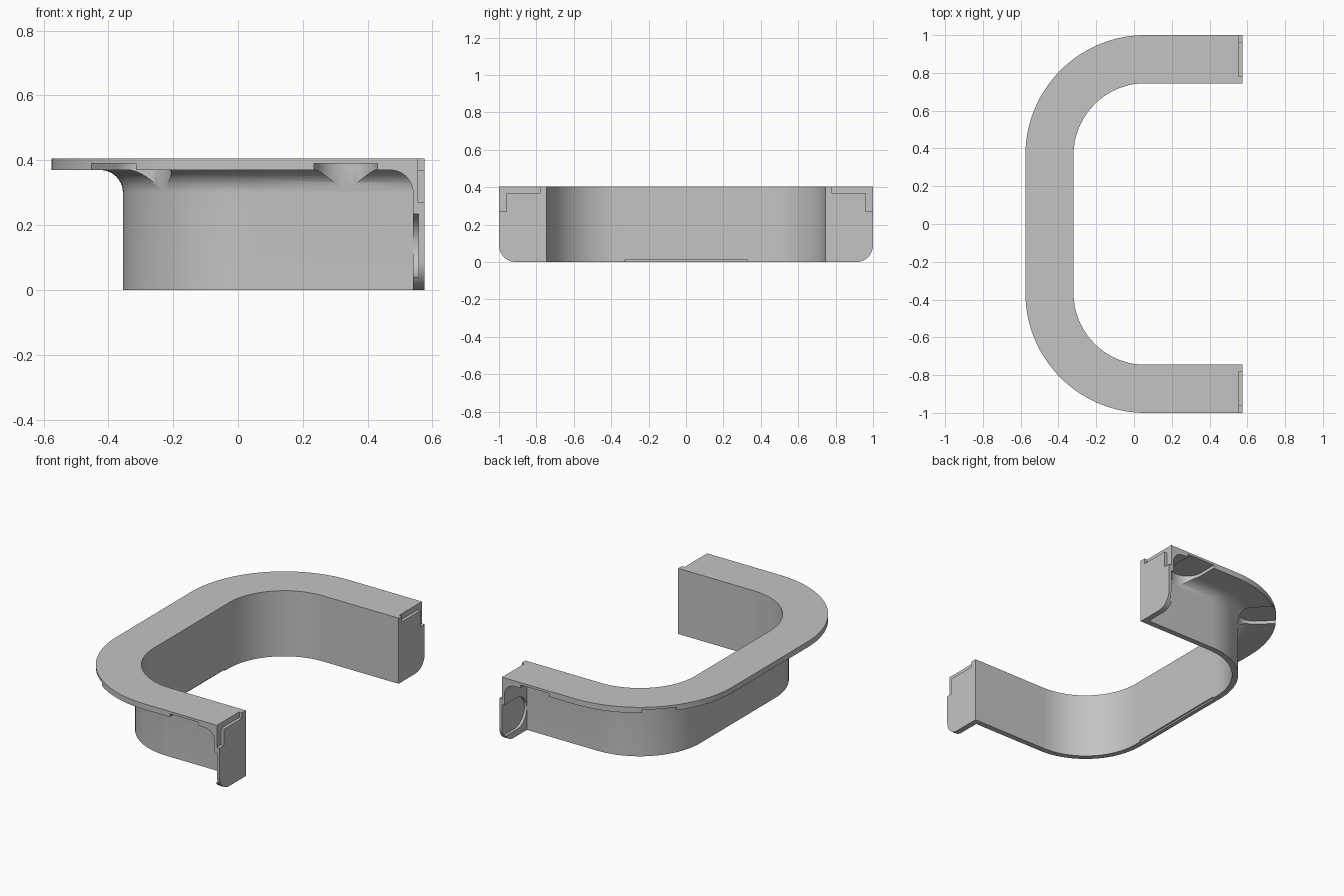
import bpy, bmesh
from math import sin, cos, pi, radians

if "Cube" in bpy.data.objects:
    bpy.data.objects.remove(bpy.data.objects["Cube"])

grey = bpy.data.materials.new("plain_grey")
grey.diffuse_color = (0.55, 0.55, 0.55, 1)
grey.use_nodes = True
grey.node_tree.nodes["Principled BSDF"].inputs["Base Color"].default_value = grey.diffuse_color


def arc(cx, cy, r, a0, a1, n=20):
    """Points on an arc, angles in degrees."""
    angles = [radians(a0 + (a1 - a0) * i / n) for i in range(n + 1)]
    return [(cx + r * cos(a), cy + r * sin(a)) for a in angles]


def finish(name, rings, closed_ends=True):
    """Skin a list of matching rings into a capped solid."""
    bm = bmesh.new()
    vs = [[bm.verts.new(p) for p in ring] for ring in rings]
    n = len(vs[0])
    for a, b in zip(vs, vs[1:]):
        for i in range(n):
            j = (i + 1) % n
            bm.faces.new((a[i], a[j], b[j], b[i]))
    bm.faces.new(vs[0])
    bm.faces.new(vs[-1])
    bmesh.ops.recalc_face_normals(bm, faces=bm.faces)
    me = bpy.data.meshes.new(name)
    bm.to_mesh(me)
    bm.free()
    me.materials.append(grey)
    ob = bpy.data.objects.new(name, me)
    bpy.context.collection.objects.link(ob)
    return ob


def prism(name, pts, axis, lo, hi):
    """Extrude a 2D outline along the x, y or z axis."""
    place = {"x": lambda p, t: (t, p[0], p[1]),
             "y": lambda p, t: (p[0], t, p[1]),
             "z": lambda p, t: (p[0], p[1], t)}[axis]
    return finish(name, [[place(p, t) for p in pts] for t in (lo, hi)])


def slot(ox, oy, angle, length=0.5, r=0.0975):
    """Round-ended slot outline starting at (ox, oy) and running along angle."""
    a = radians(angle)
    local = arc(r + 0.001, 0, r, 90, 270, 24) + [(length, -r), (length, r)]
    return [(ox + u * cos(a) - v * sin(a), oy + u * sin(a) + v * cos(a)) for u, v in local]


def cut(ob, cutters):
    for c in cutters:
        c.hide_render = True
        m = ob.modifiers.new("cut", "BOOLEAN")
        m.operation = "DIFFERENCE"
        m.solver = "EXACT"
        m.object = c
        bpy.context.view_layer.objects.active = ob
        bpy.ops.object.modifier_apply(modifier=m.name)
        bpy.data.objects.remove(c)


def smooth(ob):
    bpy.ops.object.select_all(action="DESELECT")
    ob.select_set(True)
    bpy.context.view_layer.objects.active = ob
    bpy.ops.object.shade_smooth_by_angle(angle=radians(30))


# Wall and flange: one filleted section swept around the C-shaped path
section = [(0, 0), (0.035, 0)] + arc(0.105, 0.30, 0.07, 180, 90, 10) \
    + [(0.255, 0.37), (0.255, 0.405), (0, 0.405)]
path = [((0.54, -0.745), 270)]
for cy, a0 in ((-0.365, 270), (0.365, 180)):
    n = 28
    path += [(p, a0 - 90 * i / n)
             for i, p in enumerate(arc(0.06, cy, 0.38, a0, a0 - 90, n))]
path.append(((0.54, 0.745), 90))
wall = finish("flanged_wall", [[(x + d * cos(radians(a)), y + d * sin(radians(a)), z)
                                for d, z in section] for (x, y), a in path])

# Slots under the flange, and the shallow step along the inner bottom edge
cutters = [prism("step_cutter", [(-0.33, -0.33), (-0.2, -0.33), (-0.2, 0.33), (-0.33, 0.33)],
                 "z", -0.1, 0.01)]
for s in (-1, 1):
    d = 0.415 * cos(pi / 4)
    cutters.append(prism("arm_slot_cutter", slot(0.3325, s * 0.78, s * 90), "z", 0.2, 0.39))
    cutters.append(prism("corner_slot_cutter", slot(0.06 - d, s * (0.365 + d), s * 135),
                         "z", 0.2, 0.39))
cut(wall, cutters)
smooth(wall)

# End caps with a rounded lower corner, an outer rebate and an inner round slot
for s, side in ((-1, "front"), (1, "back")):
    def flip(pts):
        return [(s * y, z) for y, z in pts]

    cap = prism(side + "_end_cap", flip([(0.745, 0.405), (0.745, 0)]
                + arc(0.91, 0.09, 0.09, -90, 0, 12) + [(1, 0.405)]), "x", 0.54, 0.575)
    rebate = prism("rebate_cutter", flip([(0.78, 0.5), (0.78, 0.37), (0.96, 0.37),
                   (0.96, 0.27), (1.1, 0.27), (1.1, 0.5)]), "x", 0.556, 0.7)
    pocket = prism("pocket_cutter", flip(slot(0.78, 0.1375, 0)), "x", 0.4, 0.557)
    cut(cap, [rebate, pocket])
    smooth(cap)

    # Fillet between the end cap and the flange
    fillet = prism(side + "_cap_fillet", arc(0.47, 0.30, 0.07, 0, 90, 10) + [(0.54, 0.37)],
                   "y", s * 0.78, s * 1.0)
    smooth(fillet)
